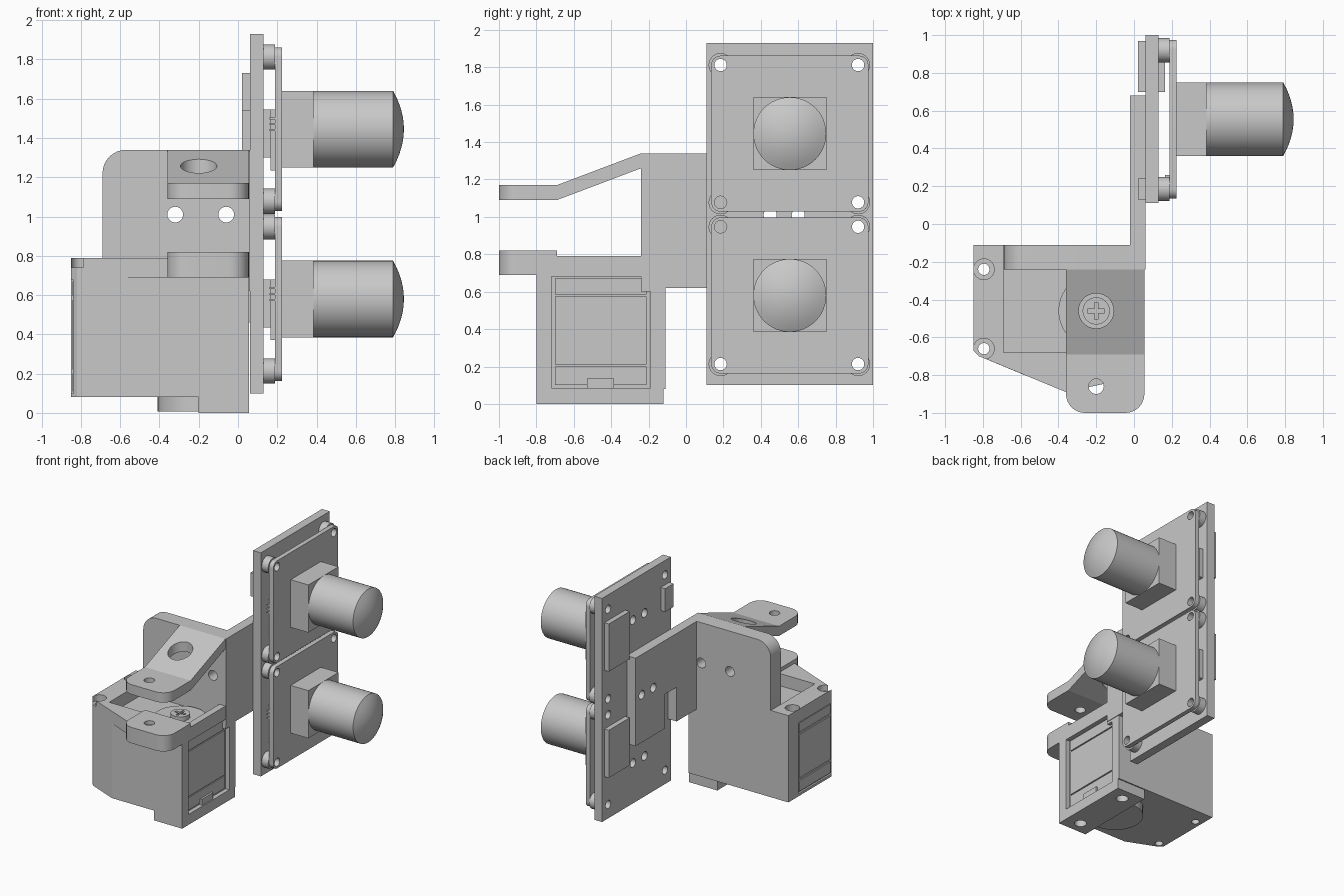
import bpy, bmesh, math
from mathutils import Vector

if "Cube" in bpy.data.objects:
    bpy.data.objects.remove(bpy.data.objects["Cube"])

grey = bpy.data.materials.new("plain_grey")
grey.use_nodes = True
grey.diffuse_color = (0.58, 0.58, 0.58, 1)
grey.node_tree.nodes["Principled BSDF"].inputs["Base Color"].default_value = grey.diffuse_color
parts = []


def place(axis, u, v, w):
    """Map a profile point (u, v) and depth w along an axis to 3D."""
    return {"x": (w, u, v), "y": (u, w, v), "z": (u, v, w)}[axis]


def rounded(points, radii):
    """Round the corners of a 2D outline; radii maps corner index to radius."""
    out = []
    for i, p in enumerate(points):
        p = Vector(p)
        if i not in radii:
            out.append(p)
            continue
        a = (Vector(points[i - 1]) - p).normalized()
        b = (Vector(points[(i + 1) % len(points)]) - p).normalized()
        half = a.angle(b) / 2
        centre = p + (a + b).normalized() * radii[i] / math.sin(half)
        sweep = math.pi - 2 * half
        for k in range(9):
            t = sweep * k / 8
            # Blend the two outward normals along the arc
            arc = (-b * math.sin(sweep - t) - a * math.sin(t)) / math.sin(sweep)
            out.append(centre + arc.normalized() * radii[i])
    return out


def prism(name, axis, points, lo, hi, radii={}):
    bm = bmesh.new()
    outline = rounded(points, radii)
    face = bm.faces.new([bm.verts.new(place(axis, p[0], p[1], lo)) for p in outline])
    top = bmesh.ops.extrude_face_region(bm, geom=[face])["geom"]
    moved = [g for g in top if isinstance(g, bmesh.types.BMVert)]
    bmesh.ops.translate(bm, verts=moved, vec=place(axis, 0, 0, hi - lo))
    return finish(name, bm)


def finish(name, bm):
    bmesh.ops.recalc_face_normals(bm, faces=bm.faces)
    mesh = bpy.data.meshes.new(name)
    bm.to_mesh(mesh)
    bm.free()
    mesh.materials.append(grey)
    ob = bpy.data.objects.new(name, mesh)
    bpy.context.collection.objects.link(ob)
    parts.append(ob)
    return ob


def rect(u0, u1, v0, v1):
    return [(u0, v0), (u1, v0), (u1, v1), (u0, v1)]


def box(name, x0, x1, y0, y1, z0, z1):
    return prism(name, "z", rect(x0, x1, y0, y1), z0, z1)


def disc(name, axis, u, v, r, lo, hi, n=40):
    ring = [(u + r * math.cos(math.tau * k / n), v + r * math.sin(math.tau * k / n)) for k in range(n)]
    return prism(name, axis, ring, lo, hi)


def combine(target, tools, operation="DIFFERENCE"):
    """Apply boolean tools to a part and discard them."""
    for tool in tools:
        mod = target.modifiers.new("shape", "BOOLEAN")
        mod.operation, mod.solver, mod.object = operation, "EXACT", tool
        bpy.context.view_layer.objects.active = target
        bpy.ops.object.modifier_apply(modifier=mod.name)
        parts.remove(tool)
        bpy.data.objects.remove(tool)


def hole(axis, u, v, r, lo, hi):
    return disc("cutter", axis, u, v, r, lo, hi, 28)


RIGHT, PIVOT = 0.055, (-0.2, -0.46)
HOLE_Y = (0.185, 0.92)
BOARDS = (0.58, 1.445)

# Carrier plate behind both camera boards
carrier = box("carrier_plate", 0.06, 0.13, 0.11, 1, 0.1, 1.93)
cuts = [hole("x", y, c + s, 0.033, 0, 0.2) for y in HOLE_Y for c in BOARDS for s in (-0.367, 0.367)]
cuts += [hole("x", y, z, 0.035, 0, 0.2) for y in (0.45, 0.6) for z in (0.43, 1.01, 1.6)]
combine(carrier, cuts)

# Components on the back of the carrier
box("small_back_connector", 0.02, 0.06, 0.13, 0.24, 1.54, 1.73)
for i, z in enumerate((0.46, 1.33)):
    box(f"back_connector_{i}", 0.02, 0.06, 0.70, 0.97, z, z + 0.39)

# Camera boards with standoffs, housings and domed lenses
for i, c in enumerate(BOARDS):
    edge = 0.417
    board = prism(f"camera_board_{i}", "x", rect(0.135, 0.975, c - edge, c + edge), 0.188, 0.225,
                  {k: 0.05 for k in range(4)})
    combine(board, [hole("x", y, c + s, 0.033, 0.1, 0.3) for y in HOLE_Y for s in (-0.367, 0.367)])
    for y in HOLE_Y:
        for s in (-0.367, 0.367):
            standoff = disc("standoff", "x", y, c + s, 0.064, 0.13, 0.188)
            combine(standoff, [hole("x", y, c + s, 0.033, 0.1, 0.3)])
    box(f"front_connector_{i}", 0.13, 0.165, 0.70, 0.95, c - 0.145, c + 0.1)
    box(f"ribbon_socket_{i}", 0.165, 0.188, 0.15, 0.26, c - 0.21, c + 0.1)
    for k in range(3):
        box(f"socket_rib_{i}", 0.16, 0.188, 0.142, 0.15, c + k * 0.03 - 0.01, c + k * 0.03)
    box(f"lens_housing_{i}", 0.225, 0.385, 0.36, 0.75, c - 0.195, c + 0.195)
    # Lens barrel and dome as one turned profile
    profile = [(0.38, 0.195), (0.79, 0.195)]
    profile += [(0.79 + 0.055 * (1 - (1 - k / 6) ** 2), 0.195 * (1 - k / 6)) for k in range(1, 6)]
    bm = bmesh.new()
    rings = [[bm.verts.new((x, 0.555 + r * math.cos(math.tau * k / 48), c + r * math.sin(math.tau * k / 48)))
              for k in range(48)] for x, r in profile]
    for a, b in zip(rings, rings[1:]):
        for k in range(48):
            bm.faces.new((a[k - 1], a[k], b[k], b[k - 1]))
    bm.faces.new(rings[0])
    tip = bm.verts.new((0.845, 0.555, c))
    for k in range(48):
        bm.faces.new((rings[-1][k - 1], rings[-1][k], tip))
    finish(f"lens_{i}", bm)

# Side arm of the bracket, notched underneath
arm = prism("side_arm", "x", [(-0.24, 0.62), (0.15, 0.62), (0.15, 0.9), (0.3, 0.9), (0.3, 0.62),
                              (0.68, 0.62), (0.68, 1.34), (-0.24, 1.34)], -0.02, 0.06)
combine(arm, [hole("x", y, 1.01, 0.035, -0.1, 0.1) for y in (0.45, 0.6)])

# Rear wall with one rounded top corner
wall = prism("rear_wall", "y", rect(-0.69, RIGHT, 0.6, 1.34), -0.24, -0.11, {3: 0.12})
combine(wall, [hole("y", x, 1.01, 0.04, -0.3, 0) for x in (-0.32, -0.06)])

# Sloping upper ear with pivot access hole
ear = prism("upper_ear", "x", [(-1, 1.09), (-0.69, 1.09), (-0.24, 1.26), (-0.2, 1.26),
                               (-0.2, 1.34), (-0.24, 1.34), (-0.69, 1.17), (-1, 1.17)], -0.36, RIGHT)
outline = rect(-0.36, RIGHT, -1, -0.2)
combine(ear, [prism("cutter", "z", outline, 1, 1.4, {0: 0.1, 1: 0.1})], "INTERSECT")
combine(ear, [hole("z", -0.2, -0.86, 0.04, 1, 1.4), hole("z", *PIVOT, 0.093, 1, 1.4)])

# Lower ear
lower = prism("lower_ear", "z", rect(-0.36, RIGHT, -1, -0.69), 0.69, 0.82, {0: 0.1, 1: 0.1})
combine(lower, [hole("z", -0.2, -0.86, 0.04, 0.6, 0.9)])

# Motor holder: body, base step and top plate with a recessed opening
body = prism("motor_holder", "z", [(-0.85, -0.11), (RIGHT, -0.11), (RIGHT, -0.8), (-0.58, -0.8),
                                   (-0.82, -0.7), (-0.85, -0.67)], 0.08, 0.69)
top = prism("holder_top", "z", [(-0.85, -0.11), (RIGHT, -0.11), (RIGHT, -0.8), (-0.36, -0.89),
                                (-0.82, -0.7), (-0.85, -0.67)], 0.69, 0.79)
base = box("holder_base", -0.2, RIGHT, -0.8, -0.12, 0, 0.08)
combine(body, [box("cutter", 0.02, 0.2, -0.72, -0.19, 0.085, 0.68),
               box("cutter", -0.95, -0.835, -0.68, -0.24, 0.1, 0.68)])
combine(top, [box("cutter", -0.69, 0.0, -0.68, -0.24, 0.6, 0.9)])
combine(base, [hole("z", -0.07, y, 0.045, -0.1, 0.06) for y in (-0.7, -0.22)])
for y in (-0.66, -0.24):
    combine(top, [hole("z", -0.795, y, 0.055, 0.74, 0.9), hole("z", -0.795, y, 0.03, 0.6, 0.9)])
    combine(body, [hole("z", -0.795, y, 0.03, 0, 0.8)])

# Motor casing panels seen in the side windows
for i, (z0, z1) in enumerate(((0.1, 0.2), (0.21, 0.575), (0.585, 0.67))):
    box(f"motor_panel_right_{i}", 0.015, 0.029, -0.7, -0.21, z0, z1)
    box(f"motor_panel_left_{i}", -0.844, -0.83, -0.66, -0.26, z0 + 0.01, z1)
box("motor_cable_tab", 0.02, 0.045, -0.53, -0.385, 0.085, 0.135)

# Pivot discs and cross-slotted screw
disc("bottom_pivot_disc", "z", *PIVOT, 0.21, 0.008, 0.085)
disc("top_pivot_disc", "z", *PIVOT, 0.2, 0.68, 0.715)
screw = disc("pivot_screw", "z", *PIVOT, 0.072, 0.71, 0.75)
for a, b in ((0.045, 0.01), (0.01, 0.045)):
    combine(screw, [box("cutter", PIVOT[0] - a, PIVOT[0] + a, PIVOT[1] - b, PIVOT[1] + b, 0.73, 0.8)])

# Smooth curved surfaces, keep hard edges
bpy.ops.object.select_all(action="DESELECT")
for ob in parts:
    ob.select_set(True)
bpy.context.view_layer.objects.active = parts[0]
bpy.ops.object.shade_smooth_by_angle(angle=math.radians(15))
